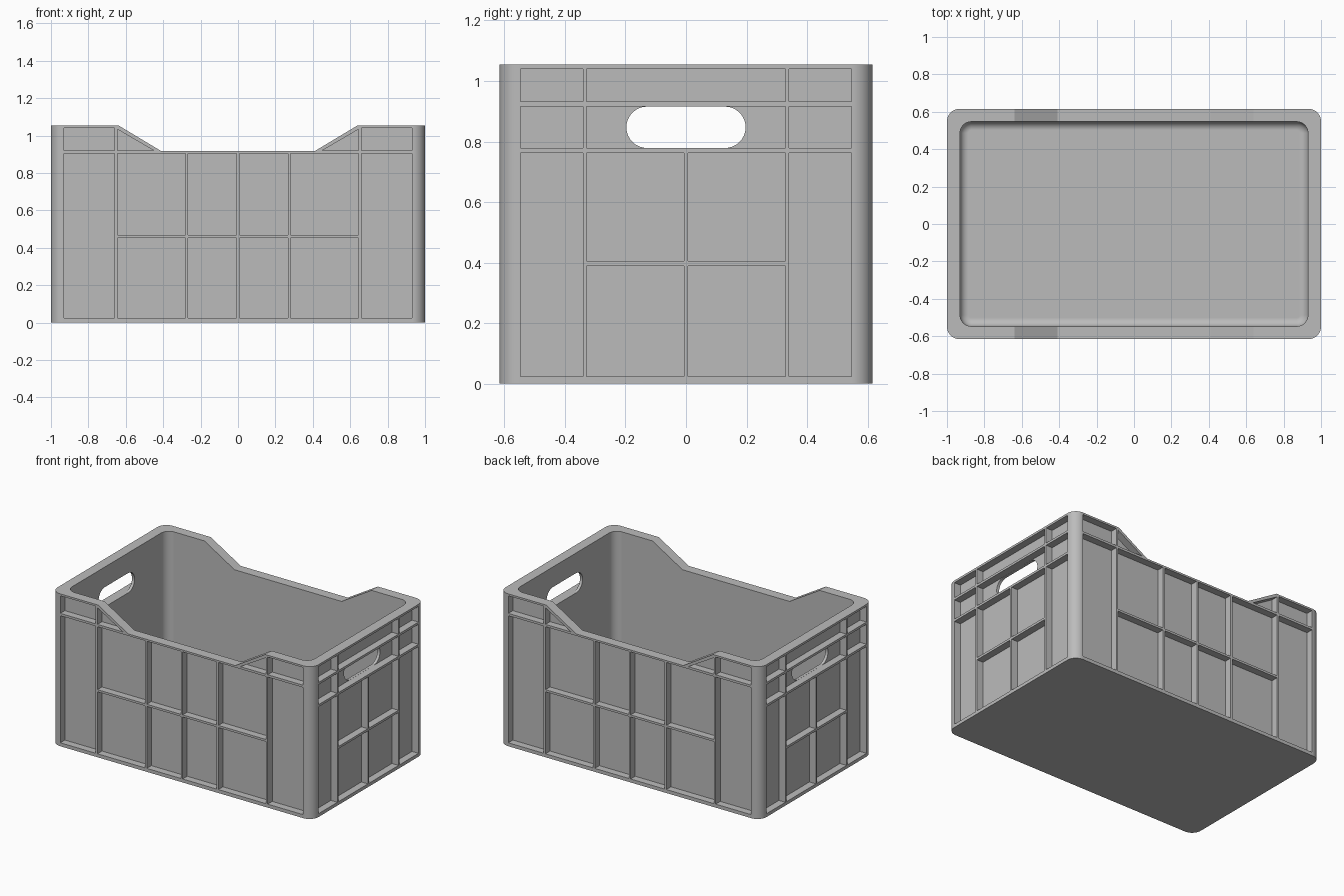
import bpy, bmesh
from math import sin, cos, pi, radians

cube = bpy.data.objects.get("Cube")
if cube:
    bpy.data.objects.remove(cube, do_unlink=True)

HX, HY, TOP = 1.0, 0.616, 1.055     # half length, half width, height
DIP = 0.917                         # height of the lowered long walls
DEPTH = 0.05                        # depth of the panels between ribs
RIB = 0.007                         # half rib thickness

grey = bpy.data.materials.new("grey_plastic")
grey.use_nodes = True
grey.diffuse_color = (0.5, 0.5, 0.5, 1)
grey.node_tree.nodes["Principled BSDF"].inputs["Base Color"].default_value = (0.5, 0.5, 0.5, 1)


def finish(bm, name):
    bmesh.ops.recalc_face_normals(bm, faces=bm.faces[:])
    mesh = bpy.data.meshes.new(name)
    bm.to_mesh(mesh)
    bm.free()
    mesh.materials.append(grey)
    obj = bpy.data.objects.new(name, mesh)
    bpy.context.collection.objects.link(obj)
    return obj


def loft(bm, rings):
    """Skin a stack of matching closed rings and cap both ends."""
    rows = [[bm.verts.new(p) for p in ring] for ring in rings]
    n = len(rows[0])
    for low, high in zip(rows, rows[1:]):
        for i in range(n):
            j = (i + 1) % n
            bm.faces.new((low[i], low[j], high[j], high[i]))
    bm.faces.new(rows[0][::-1])
    bm.faces.new(rows[-1])


def rounded_ring(hx, hy, r, z, steps=8):
    ring = []
    for q, (sx, sy) in enumerate(((1, 1), (-1, 1), (-1, -1), (1, -1))):
        for k in range(steps + 1):
            a = pi / 2 * (q + k / steps)
            ring.append((sx * (hx - r) + r * cos(a), sy * (hy - r) + r * sin(a), z))
    return ring


def prism(bm, outline, axis, start, end):
    """Extrude an upright outline of (across, z) points along x or y."""
    def place(d):
        return [(d, u, z) if axis == "x" else (u, d, z) for u, z in outline]
    loft(bm, [place(start), place(end)])


def box(u0, u1, z0, z1):
    return [(u0, z0), (u1, z0), (u1, z1), (u0, z1)]


def mirrored(outline):
    return [(-u, z) for u, z in outline]


def cut(body, bm, name):
    cutter = finish(bm, name)
    cutter.hide_render = True
    mod = body.modifiers.new(name, "BOOLEAN")
    mod.operation = "DIFFERENCE"
    mod.solver = "EXACT"
    mod.object = cutter
    bpy.ops.object.modifier_apply(modifier=mod.name)
    bpy.data.objects.remove(cutter, do_unlink=True)


# Solid outer body with rounded corners
bm = bmesh.new()
loft(bm, [rounded_ring(HX, HY, 0.068, z) for z in (0, TOP)])
crate = finish(bm, "crate")
bpy.ops.object.select_all(action="DESELECT")
crate.select_set(True)
bpy.context.view_layer.objects.active = crate

# Cavity with a filleted floor
bm = bmesh.new()
floor, fillet, steps = 0.025, 0.045, 6
rings = []
for k in range(steps + 1):
    a = pi / 2 * k / steps
    inset = fillet * (1 - sin(a))
    rings.append(rounded_ring(0.93 - inset, 0.547 - inset, 0.06 - inset,
                              floor + fillet * (1 - cos(a))))
rings.append(rounded_ring(0.93, 0.547, 0.06, TOP + 0.2))
loft(bm, rings)
cut(crate, bm, "cavity")

# Sloped dip in both long walls
bm = bmesh.new()
right_half = [(0.41, DIP), (0.64, TOP), (0.64, TOP + 0.2)]
prism(bm, right_half + mirrored(right_half)[::-1], "y", -1, 1)
cut(crate, bm, "wall_dip")

# Recessed panels of the long walls (one half, then mirrored)
long_panels = [
    box(0.659, 0.93, 0.024, 0.904),
    box(0.659, 0.93, 0.92, 1.042),
    [(0.645, 0.92), (0.645, 1.034), (0.45, 0.92)],
]
for u0, u1 in ((RIB, 0.274 - RIB), (0.274 + RIB, 0.645)):
    long_panels += [box(u0, u1, 0.024, 0.453), box(u0, u1, 0.468, 0.904)]

# Recessed panels of the end walls
end_panels = [box(0.341, 0.547, z0, z1)
              for z0, z1 in ((0.023, 0.762), (0.778, 0.916), (0.932, 1.04))]
end_panels += [box(RIB, 0.328, z0, z1) for z0, z1 in ((0.023, 0.389), (0.405, 0.762))]
end_centre = [box(-0.328, 0.328, 0.778, 0.916), box(-0.328, 0.328, 0.932, 1.04)]

bm = bmesh.new()
for side in (-1, 1):
    for p in long_panels:
        for outline in (p, mirrored(p)):
            prism(bm, outline, "y", side * (HY - DEPTH), side * (HY + 0.1))
    for outline in end_panels + [mirrored(p) for p in end_panels] + end_centre:
        prism(bm, outline, "x", side * (HX - DEPTH), side * (HX + 0.1))
cut(crate, bm, "rib_panels")

# Rounded handle slot through both end walls
bm = bmesh.new()
radius, reach, mid = 0.0685, 0.197, 0.847
slot = []
for side in (1, -1):
    for k in range(17):
        a = -pi / 2 + pi * k / 16
        slot.append((side * (reach - radius + radius * cos(a)), mid + side * radius * sin(a)))
prism(bm, slot, "x", -1.2, 1.2)
cut(crate, bm, "handle_slot")

# Smooth rounded corners, crisp rib edges
bpy.ops.object.shade_smooth_by_angle(angle=radians(30))
weighted = crate.modifiers.new("flat_panels", "WEIGHTED_NORMAL")
weighted.keep_sharp = True
